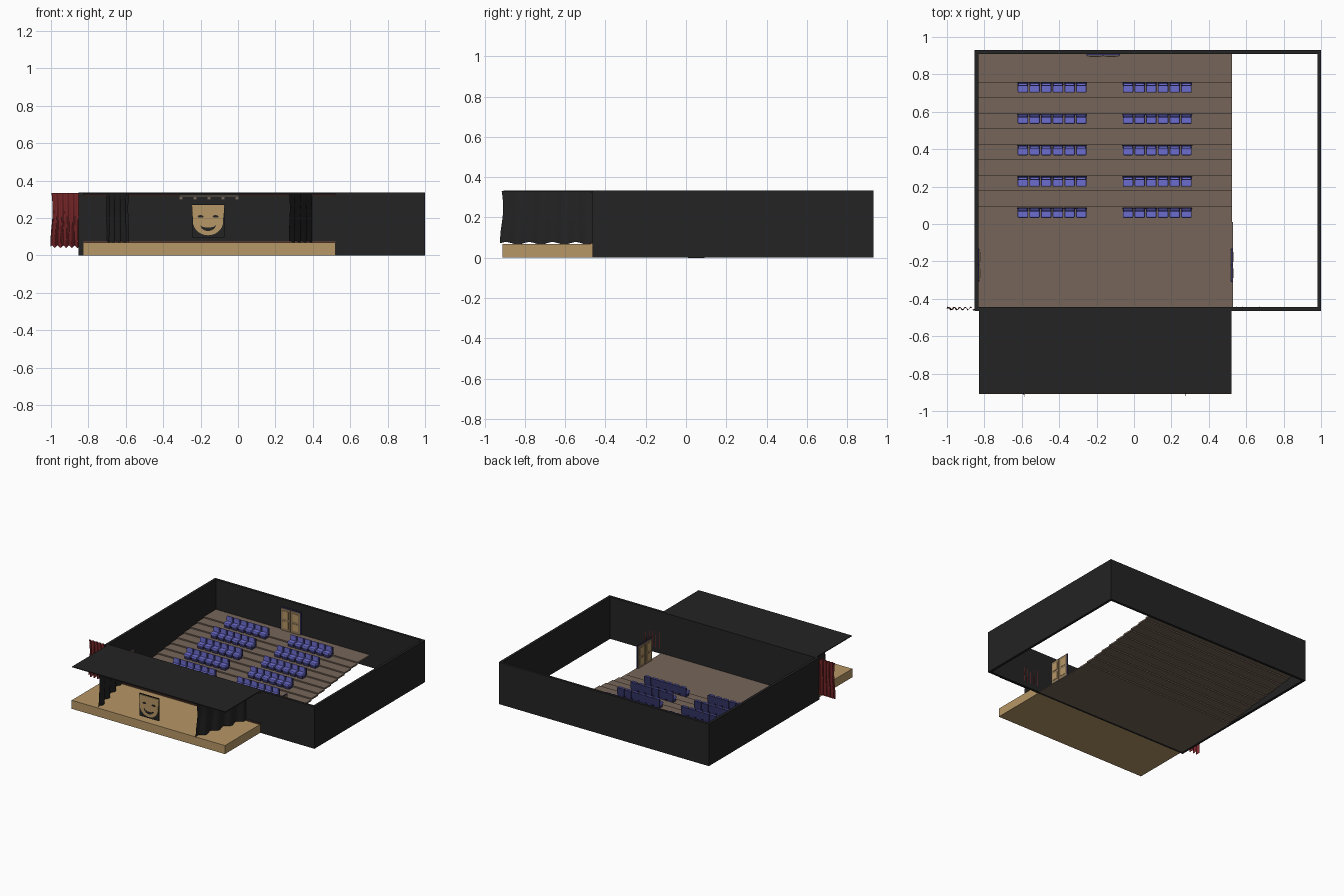
import bpy, bmesh, math
from mathutils import Vector

if "Cube" in bpy.data.objects:
    bpy.data.objects.remove(bpy.data.objects["Cube"])

def material(name, rgb):
    m = bpy.data.materials.new(name)
    m.diffuse_color = (*rgb, 1)
    m.use_nodes = True
    m.node_tree.nodes["Principled BSDF"].inputs["Base Color"].default_value = m.diffuse_color
    return m

BLACK = material("black wall", (0.017, 0.017, 0.017))
TAN = material("stage wood", (0.47, 0.31, 0.135))
BROWN = material("floor brown", (0.18, 0.13, 0.098))
BLUE = material("seat blue", (0.15, 0.15, 0.62))
NAVY = material("seat navy", (0.03, 0.03, 0.12))
RED = material("curtain red", (0.19, 0.02, 0.022))
DOOR = material("door wood", (0.27, 0.185, 0.095))
GREY = material("lamp grey", (0.17, 0.14, 0.11))
TRIM = material("dark trim", (0.09, 0.04, 0.03))

def finish(bm, name, mat):
    me = bpy.data.meshes.new(name)
    bm.to_mesh(me)
    bm.free()
    ob = bpy.data.objects.new(name, me)
    me.materials.append(mat)
    bpy.context.collection.objects.link(ob)
    return ob

def box(name, x0, x1, y0, y1, z0, z1, mat, bevel=0):
    bm = bmesh.new()
    bmesh.ops.create_cube(bm, size=1)
    for v in bm.verts:
        v.co = Vector(((x0 + x1) / 2 + v.co.x * (x1 - x0),
                       (y0 + y1) / 2 + v.co.y * (y1 - y0),
                       (z0 + z1) / 2 + v.co.z * (z1 - z0)))
    if bevel:
        bmesh.ops.bevel(bm, geom=bm.edges[:], offset=bevel, segments=2,
                        profile=0.5, affect='EDGES')
    return finish(bm, name, mat)

def plate(name, pts, y, mat, t=0.004):
    # flat outline in the xz plane, extruded towards +y
    bm = bmesh.new()
    f = bm.faces.new([bm.verts.new((x, y, z)) for x, z in pts])
    r = bmesh.ops.extrude_face_region(bm, geom=[f])
    for v in r['geom']:
        if isinstance(v, bmesh.types.BMVert):
            v.co.y += t
    bmesh.ops.recalc_face_normals(bm, faces=bm.faces[:])
    return finish(bm, name, mat)

def curtain(name, p0, p1, z0, z1, amp, waves, mat, flare=0.0):
    # hanging cloth with folds and a scalloped hem
    nu, nv = 48, 8
    a, b = Vector((*p0, 0)), Vector((*p1, 0))
    d = (b - a).normalized()
    n = Vector((-d.y, d.x, 0))
    bm = bmesh.new()
    rows = []
    for j in range(nv + 1):
        t = j / nv
        row = []
        for i in range(nu + 1):
            u = i / nu
            w = math.sin(u * waves * math.tau)
            p = a.lerp(b, u) + n * w * amp * (0.4 + 0.6 * t)
            p += d * flare * math.sin(t * 5) * (1 - u)
            p.z = z1 + (z0 + 0.006 * w - z1) * t
            row.append(bm.verts.new(p))
        rows.append(row)
    for j in range(nv):
        for i in range(nu):
            bm.faces.new((rows[j + 1][i], rows[j + 1][i + 1], rows[j][i + 1], rows[j][i]))
    for f in bm.faces:
        f.smooth = True
    return finish(bm, name, mat)

CX = -0.155   # centre line of the hall

# outer walls
box("left_wall", -0.853, -0.832, -0.465, 0.93, 0, 0.335, BLACK)
box("right_wall", 0.98, 1.0, -0.465, 0.93, 0, 0.335, BLACK)
box("back_wall", -0.832, 0.98, 0.91, 0.93, 0, 0.335, BLACK)
box("front_wall", -0.832, 0.98, -0.465, -0.445, 0, 0.335, BLACK)

# stage, canopy, trims
box("stage", -0.83, 0.522, -0.91, -0.465, 0, 0.068, TAN)
box("canopy", -0.83, 0.522, -0.905, -0.45, 0.329, 0.335, BLACK)
box("upper_trim", -0.83, 0.522, -0.475, -0.465, 0.316, 0.325, TRIM)
box("lower_trim", -0.83, 0.522, -0.473, -0.465, 0.068, 0.077, TRIM)

# lamp bar under the canopy
box("lamp_bar", CX - 0.16, CX + 0.16, -0.70, -0.69, 0.312, 0.322, GREY)
for dx in (-0.15, -0.075, 0, 0.075, 0.15):
    box("stage_lamp", CX + dx - 0.011, CX + dx + 0.011, -0.71, -0.68, 0.295, 0.314, GREY)

# auditorium floor with thin rising steps
RISE, RUN, Y0 = 0.0095, 0.083, 0.01
box("flat_floor", -0.832, 0.53, -0.445, Y0, 0, 0.006, BROWN)
for i in range(1, 11):
    y = Y0 + (i - 1) * RUN
    box("floor_step", -0.832, 0.525, y, 0.91 if i == 10 else y + RUN,
        i * RISE - 0.010, i * RISE + 0.002, BROWN)

# seat parts, shared between all seats
base = box("seat_base", -0.024, 0.024, -0.02, 0.024, 0, 0.022, NAVY)
cushion = box("seat_cushion", -0.028, 0.028, -0.028, 0.018, 0.02, 0.042, BLUE, 0.007)
back = box("seat_back", -0.029, 0.029, 0.008, 0.022, 0.03, 0.08, BLUE, 0.006)
shell = box("seat_shell", -0.031, 0.031, 0.021, 0.028, 0.018, 0.074, NAVY, 0.002)
for v in back.data.vertices:          # rounded top of the backrest
    if v.co.z > 0.07:
        v.co.x *= 0.85
parts = (base, cushion, back, shell)
first = True
for r in range(5):
    y, z = 0.06 + r * 0.1675, (1 + 2 * r) * RISE + 0.002
    for start in (-0.594, -0.032):
        for c in range(6):
            for p in parts:
                ob = p if first else bpy.data.objects.new(p.name, p.data)
                if not first:
                    bpy.context.collection.objects.link(ob)
                ob.location = (start + c * 0.0625, y, z)
            first = False

# black wing curtains set at an angle on the stage
for s in (-1, 1):
    curtain("wing_curtain", (CX + s * 0.43, -0.915), (CX + s * 0.55, -0.46),
            0.072, 0.331, 0.008, 4, BLACK, 0.008)

# red side curtains
for s in (-1, 1):
    curtain("red_curtain", (CX + s * 0.842, -0.452), (CX + s * 0.695, -0.452),
            0.046, 0.333, 0.01, 5, RED, 0.006)

# hanging mask panel at the front of the stage
PY, PZ = -0.89, 0.185
box("mask_panel", CX - 0.092, CX + 0.082, PY, PY + 0.006, 0.095, 0.275, BLACK)
mx = CX - 0.005
outline = [(mx - 0.088, 0.268), (mx - 0.08, 0.19)]
outline += [(mx - 0.082 * math.cos(a), PZ - 0.078 * math.sin(a))
            for a in [math.pi * k / 14 for k in range(1, 14)]]
outline += [(mx + 0.08, 0.19), (mx + 0.088, 0.268)]
plate("mask", outline, PY - 0.004, TAN)
for s in (-1, 1):
    plate("mask_eye", [(mx + s * 0.04 + 0.016 * math.cos(k * math.tau / 10),
                        0.208 + 0.007 * math.sin(k * math.tau / 10)) for k in range(10)],
          PY - 0.006, BLACK)
arc = [math.pi * k / 10 for k in range(11)]
plate("mask_mouth", [(mx - 0.042 * math.cos(a), 0.165 - 0.035 * math.sin(a)) for a in arc]
      + [(mx + 0.042 * math.cos(a), 0.165 - 0.017 * math.sin(a)) for a in arc[1:-1]],
      PY - 0.006, BLACK)

# double doors: built facing -y, then placed and turned
def double_door(loc, turn):
    made = [box("door_frame", -0.09, 0.09, 0, 0.008, 0, 0.18, NAVY)]
    for s in (-1, 1):
        x0, x1 = sorted((s * 0.003, s * 0.084))
        made.append(box("door_leaf", x0, x1, -0.004, 0.012, 0, 0.174, DOOR))
        for z0, z1 in ((0.02, 0.075), (0.095, 0.155)):
            made.append(box("door_inset", x0 + 0.015, x1 - 0.015, -0.006, 0.014, z0, z1, TAN))
    for ob in made:
        ob.location = loc
        ob.rotation_euler.z = turn

double_door((CX - 0.01, 0.90, 0.097), 0)
double_door((0.518, -0.22, 0.006), math.pi / 2 * -1)
double_door((-0.828, -0.22, 0.006), math.pi / 2)
